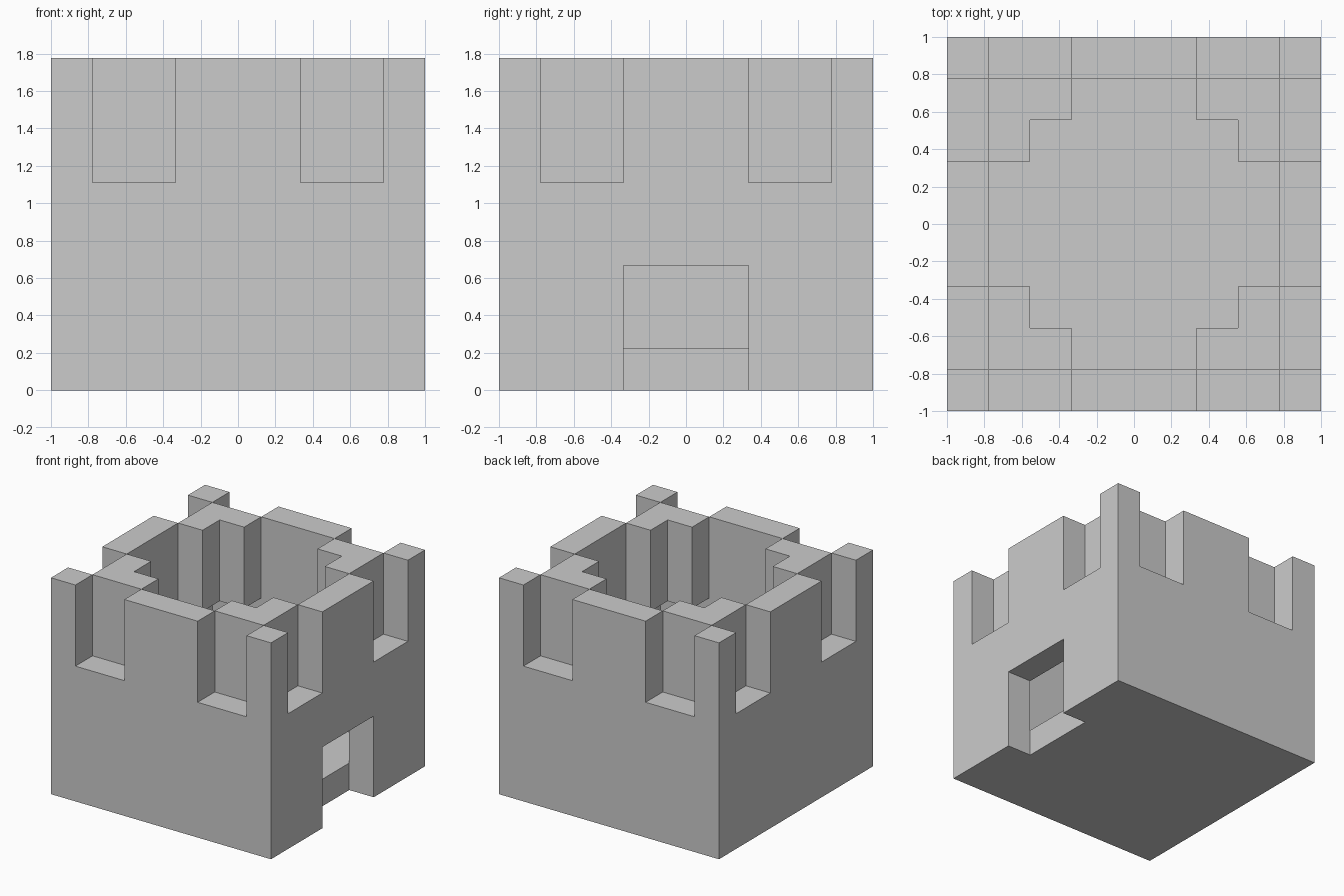
import bpy, bmesh
from itertools import product
from math import radians
from mathutils import Vector

if "Cube" in bpy.data.objects:
    bpy.data.objects.remove(bpy.data.objects["Cube"])

U = 2 / 9          # one block; the tower is 9 x 9 x 8 blocks


def cells(xs, ys, zs):
    return set(product(xs, ys, zs))


def four_corners(block):
    """Mirror a set of cells across x and y."""
    return {(sx * x, sy * y, z) for x, y, z in block for sx in (1, -1) for sy in (1, -1)}


full, inner, mid = range(-4, 5), range(-3, 4), range(-1, 2)
low, high = range(0, 5), range(5, 8)
doorway = cells([4], mid, range(3))

parts = {}
# Floor slab
parts["floor"] = cells(inner, inner, [0])
# Lower walls, with the doorway on the right side
parts["walls"] = cells(full, full, low) - cells(inner, inner, low) - doorway
# Broad battlement in the middle of each wall
parts["battlements"] = four_corners(cells(mid, [4], high) | cells([4], mid, high))
# Single post on each outer corner
parts["corner_posts"] = four_corners(cells([4], [4], high))
# L-shaped corner blocks set inward behind the gaps
parts["inner_corners"] = four_corners(cells([2, 3], [2, 3], high) - cells([2], [2], high))

solid = set().union(*parts.values())
AXES = [Vector(v) for v in ((1, 0, 0), (0, 1, 0), (0, 0, 1))]


def build(name, block):
    """Skin only the exposed block sides, then merge coplanar faces."""
    bm = bmesh.new()
    for c in block:
        centre = Vector(c) + Vector((0, 0, 0.5))
        for i, s in product(range(3), (1, -1)):
            n = AXES[i] * s
            if tuple(int(a + b) for a, b in zip(c, n)) in solid:
                continue
            a, b = AXES[(i + 1) % 3] * 0.5, AXES[(i + 2) % 3] * 0.5 * s
            m = centre + n * 0.5
            bm.faces.new([bm.verts.new((m + p) * U) for p in (-a - b, a - b, a + b, b - a)])
    bmesh.ops.remove_doubles(bm, verts=bm.verts[:], dist=1e-4)
    bmesh.ops.dissolve_limit(bm, angle_limit=radians(1), verts=bm.verts[:], edges=bm.edges[:])
    mesh = bpy.data.meshes.new(name)
    bm.to_mesh(mesh)
    bm.free()
    bpy.context.collection.objects.link(bpy.data.objects.new(name, mesh))


for part, block in parts.items():
    build(part, block)
